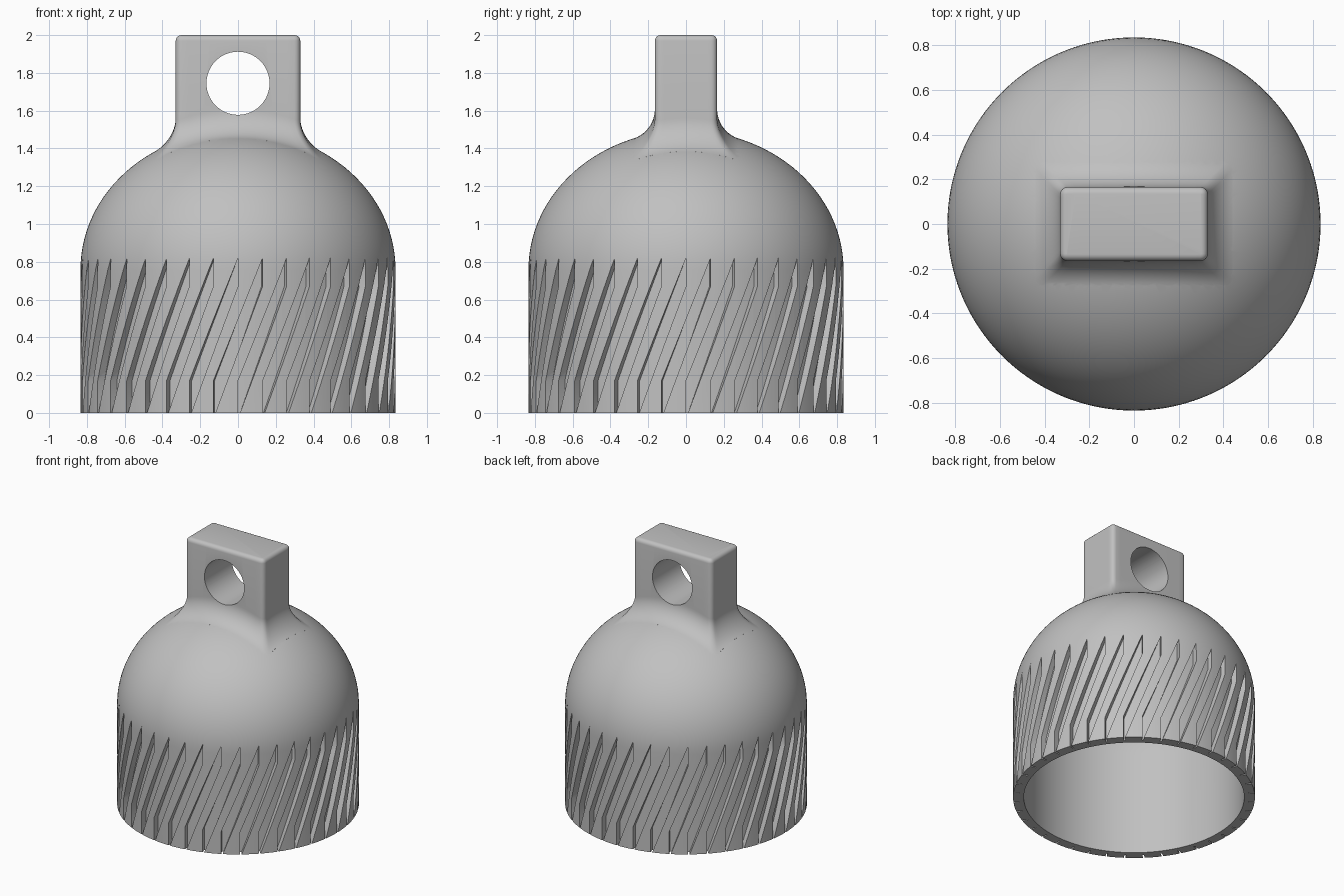
import bpy, bmesh, math
from math import sin, cos, pi, sqrt, radians

cube = bpy.data.objects.get("Cube")
if cube:
    bpy.data.objects.remove(cube, do_unlink=True)

grey = bpy.data.materials.new("plain_grey")
grey.use_nodes = True
grey.diffuse_color = (0.53, 0.53, 0.53, 1)
grey.node_tree.nodes["Principled BSDF"].inputs["Base Color"].default_value = grey.diffuse_color

R, DOME_Z, DOME_H = 0.834, 0.76, 0.735      # outer radius, dome start and dome height
WALL = 0.074
SEGS, GROOVES = 160, 40


def loft(bm, rings):
    """Skin a stack of equal point rings and cap both ends."""
    loops = [[bm.verts.new(p) for p in ring] for ring in rings]
    n = len(loops[0])
    for a, b in zip(loops, loops[1:]):
        for i in range(n):
            j = (i + 1) % n
            bm.faces.new((a[i], a[j], b[j], b[i]))
    bm.faces.new(loops[0][::-1])
    bm.faces.new(loops[-1])


def make(name, stacks):
    bm = bmesh.new()
    for rings in stacks:
        loft(bm, rings)
    bmesh.ops.recalc_face_normals(bm, faces=bm.faces)
    mesh = bpy.data.meshes.new(name)
    bm.to_mesh(mesh)
    bm.free()
    mesh.materials.append(grey)
    ob = bpy.data.objects.new(name, mesh)
    bpy.context.collection.objects.link(ob)
    return ob


def circle(r, z, n=SEGS):
    return [(r * cos(2 * pi * (i + 0.27) / n), r * sin(2 * pi * (i + 0.27) / n), z) for i in range(n)]


def domed(r, height, bottom):
    """Cylinder that runs up into an elliptical dome."""
    rings = [circle(r, bottom)]
    for k in range(29):
        a = k / 28 * radians(88.5)
        rings.append(circle(r * cos(a), DOME_Z + height * sin(a)))
    return rings


def dome_z(x, y):
    return DOME_Z + DOME_H * sqrt(1 - (x * x + y * y) / R ** 2)


# Lug: rounded rectangular outline, offset outward for the fillet, inward for the top edge
HX, HY, EDGE = 0.33, 0.165, 0.03
FILLET_W, FILLET_H = 0.11, 0.125


def outline(o):
    c = EDGE + 0.002 + min(o, 0)
    hx, hy = HX + o - c, HY + o - c
    corners = []
    for q, (sx, sy) in enumerate(((1, 1), (-1, 1), (-1, -1), (1, -1))):
        for k in range(5):
            a = (q + k / 4) * pi / 2
            corners.append((sx * hx + c * cos(a), sy * hy + c * sin(a)))
    pts = []
    for i, (x, y) in enumerate(corners):
        pts.append((x, y))
        if i % 5 == 4:                       # extra points on the straight sides
            x2, y2 = corners[(i + 1) % 20]
            pts += [(x + (x2 - x) * t / 16, y + (y2 - y) * t / 16) for t in range(1, 16)]
    return pts


def lug_rings():
    rings = [[(x, y, dome_z(x, y) - 0.05) for x, y in outline(FILLET_W)]]
    for k in range(13):
        a = k / 12 * pi / 2
        o, up = FILLET_W * (1 - sin(a)), FILLET_H * (1 - cos(a))
        rings.append([(x, y, dome_z(x, y) + up) for x, y in outline(o)])
    for k in range(6):
        a = k / 5 * pi / 2
        rings.append([(x, y, 2 - EDGE + EDGE * sin(a)) for x, y in outline(EDGE * (cos(a) - 1))])
    return rings


# Slanted groove cutter: sheared strip with upright ends, wrapped round the wall
def groove(start):
    rings = []
    for k in range(13):
        t = k / 12
        a = start - radians(18) * t
        top, low = 0.82 - 0.65 * t, 0.67 - 0.70 * t
        rings.append([(r * cos(a), r * sin(a), z)
                      for r, z in ((0.793, low), (0.9, low), (0.9, top), (0.793, top))])
    return rings


cap = make("domed_cap", [domed(R, DOME_H, 0)])
lug = make("lug", [lug_rings()])
hole = make("hole_cutter", [[[(x, y, z + 1.745) for x, z, _ in circle(0.167, 0, 96)]
                             for y in (-0.6, 0.6)]])
cavity = make("cavity_cutter", [domed(R - WALL, DOME_H - WALL, -0.1)])
grooves = make("groove_cutter", [groove(2 * pi * i / GROOVES) for i in range(GROOVES)])

# Join the lug, then cut hole, cavity and grooves
bpy.context.view_layer.objects.active = cap
for part, op in ((lug, 'UNION'), (hole, 'DIFFERENCE'), (cavity, 'DIFFERENCE'), (grooves, 'DIFFERENCE')):
    mod = cap.modifiers.new(part.name, 'BOOLEAN')
    mod.object, mod.operation, mod.solver = part, op, 'EXACT'
    bpy.ops.object.modifier_apply(modifier=mod.name)
    bpy.data.objects.remove(part, do_unlink=True)

bpy.ops.object.select_all(action='DESELECT')
cap.select_set(True)
bpy.ops.object.shade_smooth_by_angle(angle=radians(32))
